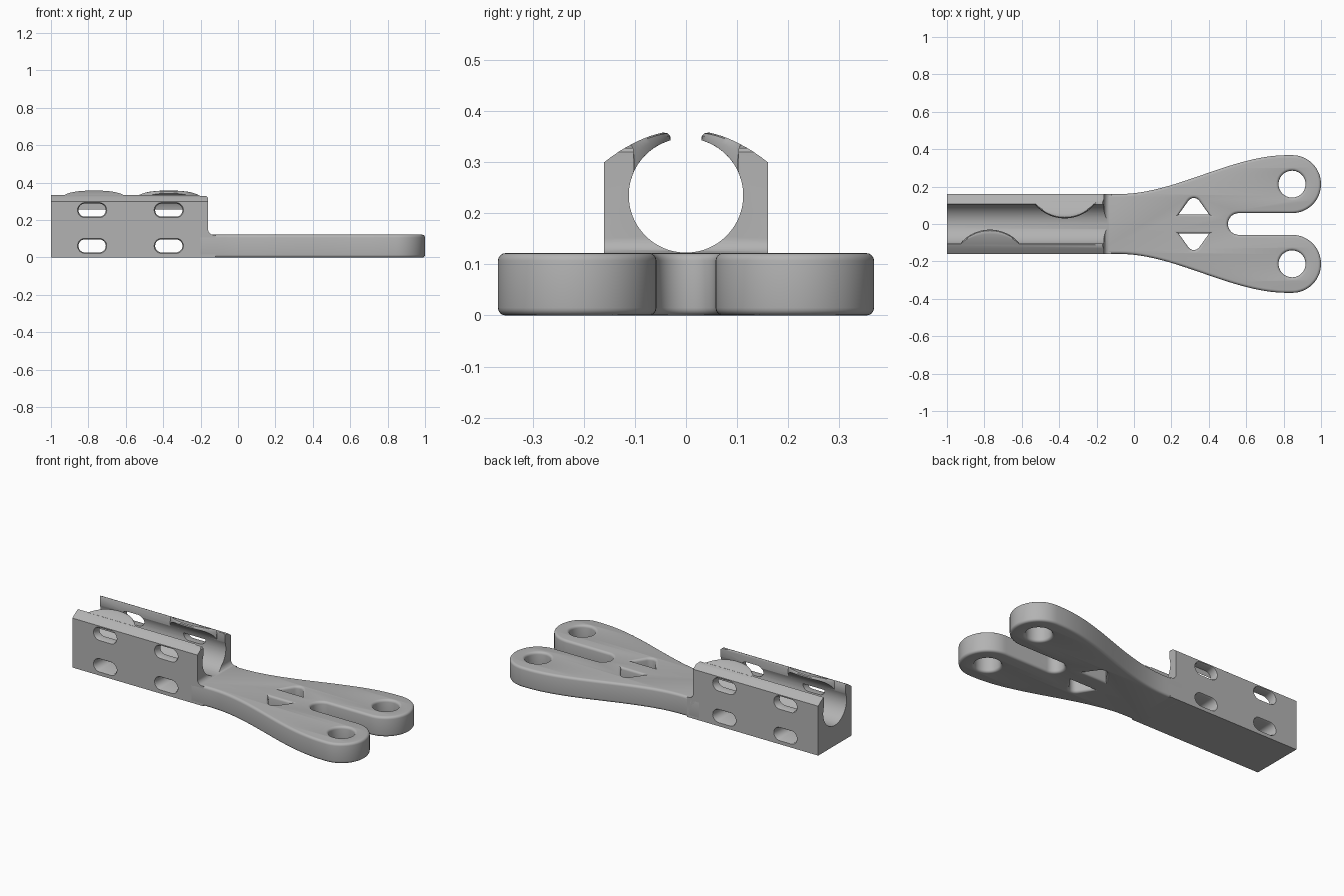
import bpy, bmesh
from math import sin, cos, acos, sqrt, radians

if "Cube" in bpy.data.objects:
    bpy.data.objects.remove(bpy.data.objects["Cube"], do_unlink=True)

grey = bpy.data.materials.new("plain grey")
grey.use_nodes = True
colour = (0.45, 0.45, 0.45, 1)
grey.diffuse_color = colour
for node in grey.node_tree.nodes:
    if node.type == 'BSDF_PRINCIPLED':
        node.inputs["Base Color"].default_value = colour

WALL, FLOOR = 0.16, 0.122           # half width of the cradle, plate height
BORE_R, BORE_Z = 0.112, 0.235


def arc(cx, cy, r, start, end, n=16):
    angles = [radians(start + (end - start) * i / n) for i in range(n + 1)]
    return [(cx + r * cos(a), cy + r * sin(a)) for a in angles]


def select(obj):
    bpy.ops.object.select_all(action='DESELECT')
    obj.select_set(True)
    bpy.context.view_layer.objects.active = obj


def loft(name, rings):
    """Closed solid through rings with equal point counts."""
    bm = bmesh.new()
    loops = [[bm.verts.new(p) for p in ring] for ring in rings]
    n = len(loops[0])
    for a, b in zip(loops, loops[1:]):
        for i in range(n):
            j = (i + 1) % n
            bm.faces.new((a[i], a[j], b[j], b[i]))
    bm.faces.new(loops[0])
    bm.faces.new(loops[-1])
    bmesh.ops.recalc_face_normals(bm, faces=bm.faces)
    mesh = bpy.data.meshes.new(name)
    bm.to_mesh(mesh)
    bm.free()
    obj = bpy.data.objects.new(name, mesh)
    bpy.context.collection.objects.link(obj)
    mesh.materials.append(grey)
    return obj


def cut(obj, cutter):
    cutter.hide_render = True
    mod = obj.modifiers.new("cut", 'BOOLEAN')
    mod.operation = 'DIFFERENCE'
    mod.solver = 'EXACT'
    mod.object = cutter
    select(obj)
    bpy.ops.object.modifier_apply(modifier=mod.name)
    bpy.data.objects.remove(cutter, do_unlink=True)


def smooth(obj):
    select(obj)
    bpy.ops.object.shade_smooth_by_angle(angle=radians(35))


def mirrored(points):
    return [(x, -y) for x, y in points]


def lip_top(y):
    """Height of the sloping outer surface of the cradle's upper edges."""
    return 0.30 - 0.655 * (y - 0.16) - 2.51 * (y - 0.16) * (y - 0.105)


# Forked plate: flared flanks, two round prongs and a slot, with soft rims
def flank(x):
    u = min(max((x + 0.08) / 0.9, 0), 1)
    return WALL + 0.208 * u * u * (3 - 2 * u)


xs = [-0.2 + 1.02 * i / 34 for i in range(35)]
half = [(x, flank(x)) for x in xs]
half += arc(0.845, 0.213, 0.155, 90, -90, 32)
slot = arc(0.56, 0, 0.058, 90, 270, 24)
outline = half + slot + mirrored(half)[::-1]

window = [(0.238, 0.05), (0.402, 0.05)] + arc(0.32, 0.103, 0.036, 35, 145, 12)
hole = arc(0.845, 0.213, 0.072, 0, 360, 40)[:-1]
rim = 0.015
curve = bpy.data.curves.new("forked_plate", 'CURVE')
curve.dimensions = '2D'
curve.fill_mode = 'BOTH'
curve.extrude = FLOOR / 2 - rim
curve.bevel_depth = rim
curve.bevel_resolution = 3
curve.offset = -rim
for points in (outline, window, mirrored(window), hole, mirrored(hole)):
    spline = curve.splines.new('POLY')
    spline.points.add(len(points) - 1)
    for p, (x, y) in zip(spline.points, points):
        p.co = (x, y, 0, 1)
    spline.use_cyclic_u = True
plate = bpy.data.objects.new("forked_plate", curve)
bpy.context.collection.objects.link(plate)
select(plate)
bpy.ops.object.convert(target='MESH')
plate = bpy.context.view_layer.objects.active
bm = bmesh.new()
bm.from_mesh(plate.data)
bmesh.ops.translate(bm, verts=bm.verts, vec=(0, 0, FLOOR / 2))
bmesh.ops.remove_doubles(bm, verts=bm.verts, dist=0.0001)
bmesh.ops.recalc_face_normals(bm, faces=bm.faces)
bm.to_mesh(plate.data)
bm.free()
plate.data.materials.clear()
plate.data.materials.append(grey)
smooth(plate)

# Cradle: block with an open round channel along its length
side = [(WALL, 0), (WALL, 0.3)] + [(y, lip_top(y)) for y in (0.145, 0.13, 0.115)]
side += [(0.107, 0.334), (0.103, 0.326)]
profile = side + arc(0, BORE_Z, BORE_R, 23, -203, 56)
profile += [(-y, z) for y, z in reversed(side)]
cradle = loft("cradle", [[(x, y, z) for y, z in profile] for x in (-1, -0.12)])

# Step down to the plate with a rounded inner corner
step = [(-0.23, 0.4), (-0.23, 0.345), (-0.2, 0.328), (-0.168, 0.328), (-0.16, 0.32)]
step += arc(-0.13, 0.151, 0.03, 180, 270, 8) + [(0, 0.121), (0, 0.4)]
cut(cradle, loft("step_cutter", [[(x, y, z) for x, z in step] for y in (-0.3, 0.3)]))

# Strap slots through both walls, flared at the outer faces
for cx in (-0.78, -0.37):
    for cz in (0.062, 0.253):
        rings = []
        for y, flare in ((-0.17, 0.012), (-0.152, 0), (0.152, 0), (0.17, 0.012)):
            r = 0.035 + flare
            ring = arc(cx + 0.038, cz, r, -90, 90) + arc(cx - 0.038, cz, r, 90, 270)
            rings.append([(x, y, z) for x, z in ring])
        cut(cradle, loft("slot_cutter", rings))
smooth(cradle)


# Retaining tabs: curved lips, one on each wall, round when seen from above
def tab(name, cx, sign):
    rings, reach, n = [], 0.156, 32
    for i in range(n + 1):
        dx = -reach * cos(radians(180 * i / n))
        tip = 0.238 - sqrt(0.208 ** 2 - dx * dx)
        end = acos(tip / BORE_R)
        start = acos(0.11 / BORE_R)
        ring = []
        for k in range(13):
            a = start + (end - start) * k / 12
            ring.append((BORE_R * cos(a), BORE_Z + BORE_R * sin(a)))
        low, high = ring[-1][1], lip_top(tip)
        ring.append((tip + 0.001, low + 0.5 * (high - low)))
        for k in range(9):
            y = tip + 0.006 + (0.104 - tip) * k / 8
            ring.append((y, lip_top(y) - (0.003 if k == 0 else 0)))
        rings.append([(cx + dx, sign * y, z) for y, z in ring])
    smooth(loft(name, rings))


tab("left_tab", -0.37, 1)
tab("right_tab", -0.77, -1)
